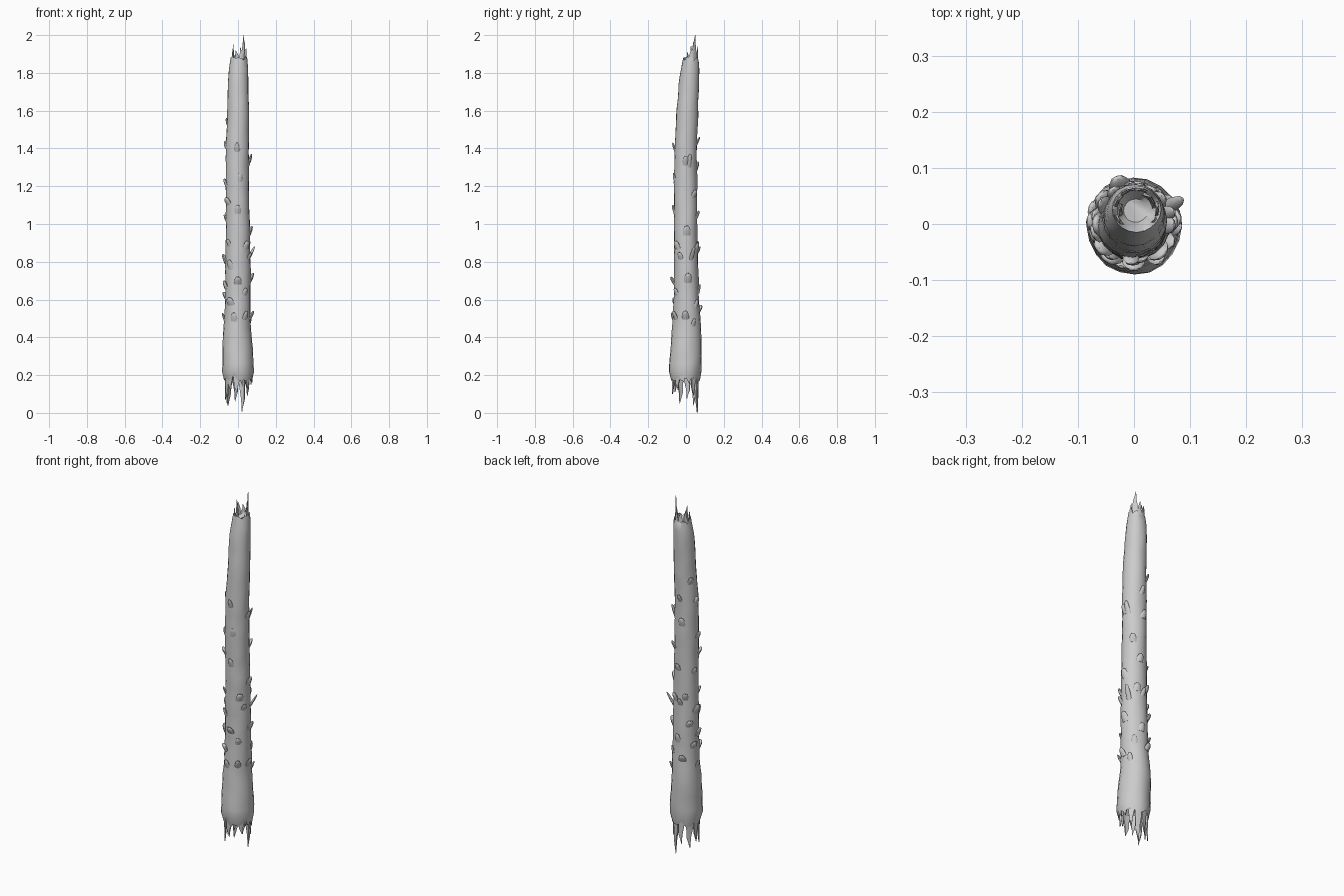
import bpy, bmesh, math, random
from mathutils import Vector, noise

random.seed(4)
cube = bpy.data.objects.get("Cube")
if cube:
    bpy.data.objects.remove(cube)

bark = bpy.data.materials.new("grey bark")
bark.use_nodes = True
COLOR = (0.6, 0.6, 0.6, 1)
bark.diffuse_color = COLOR
bark.node_tree.nodes["Principled BSDF"].inputs["Base Color"].default_value = COLOR

# Trunk outline: height, left, right, front, back
PROFILE = [
    (0.17, -0.075, 0.079, -0.080, 0.076), (0.22, -0.083, 0.085, -0.088, 0.081),
    (0.30, -0.083, 0.080, -0.087, 0.083), (0.40, -0.083, 0.071, -0.078, 0.081),
    (0.48, -0.074, 0.068, -0.070, 0.077), (0.60, -0.068, 0.066, -0.065, 0.070),
    (0.80, -0.067, 0.066, -0.063, 0.063), (1.00, -0.064, 0.063, -0.063, 0.060),
    (1.20, -0.064, 0.058, -0.063, 0.059), (1.40, -0.065, 0.058, -0.060, 0.058),
    (1.60, -0.056, 0.059, -0.050, 0.064), (1.75, -0.054, 0.055, -0.037, 0.070),
    (1.83, -0.048, 0.053, -0.024, 0.070), (1.88, -0.038, 0.047, -0.012, 0.066),
]
SIDES = 20


def section(z):
    """Centre and half widths of the trunk at a height."""
    z = min(max(z, PROFILE[0][0]), PROFILE[-1][0])
    for a, b in zip(PROFILE, PROFILE[1:]):
        if z <= b[0]:
            t = (z - a[0]) / (b[0] - a[0])
            l, r, f, k = [p + (q - p) * t for p, q in zip(a[1:], b[1:])]
            return (l + r) / 2, (f + k) / 2, (r - l) / 2, (k - f) / 2


def on_trunk(angle, z, scale=1.0):
    cx, cy, rx, ry = section(z)
    return Vector((cx + rx * scale * math.cos(angle), cy + ry * scale * math.sin(angle), z))


def finish(name, bm, angle=40):
    bmesh.ops.recalc_face_normals(bm, faces=bm.faces)
    mesh = bpy.data.meshes.new(name)
    bm.to_mesh(mesh)
    bm.free()
    mesh.materials.append(bark)
    obj = bpy.data.objects.new(name, mesh)
    bpy.context.collection.objects.link(obj)
    bpy.ops.object.select_all(action='DESELECT')
    obj.select_set(True)
    bpy.context.view_layer.objects.active = obj
    bpy.ops.object.shade_smooth_by_angle(angle=math.radians(angle))
    return obj


def loft(bm, rings):
    """Skin closed rings of points and cap both ends."""
    loops = [[bm.verts.new(p) for p in ring] for ring in rings]
    for a, b in zip(loops, loops[1:]):
        for i in range(len(a)):
            j = (i + 1) % len(a)
            bm.faces.new((a[i], a[j], b[j], b[i]))
    bm.faces.new(loops[0])
    bm.faces.new(loops[-1])


def ring(z, scale=1.0, ragged=0.0):
    points = []
    for i in range(SIDES):
        a = math.tau * i / SIDES
        bump = noise.noise(Vector((math.cos(a) * 1.5, math.sin(a) * 1.5, z * 12)))
        p = on_trunk(a, z, scale * (1 + 0.05 * bump))
        p.z += random.uniform(-ragged, ragged)
        points.append(p)
    return points


# Trunk with hollowed, ragged ends
bm = bmesh.new()
rings = [ring(0.24, 0.5, 0.01), ring(0.21, 0.78, 0.01), ring(0.18, 0.94, 0.02)]
rings += [ring(0.22 + 0.04 * i) for i in range(41)]
rings += [ring(1.87, 1.0, 0.018), ring(1.865, 0.82, 0.012), ring(1.84, 0.45, 0.006)]
loft(bm, rings)
finish("trunk", bm, 50)


def splinter(bm, degrees, width, z0, z1, scale, lean=0.0):
    """Curved, tapering plate of broken wood along the trunk wall."""
    mid = math.radians(degrees)
    half = math.radians(width) / 2
    rings = []
    for t, w, skew in ((0, 1, 0), (0.4, 0.85, 0.1), (0.75, 0.5, -0.15), (1, 0.08, 0.15)):
        z = z0 + (z1 - z0) * t
        outer, inner = [], []
        for s in (-1, 0, 1):
            a = mid + half * (s * w + skew)
            rise = (z1 - z0) * 0.08 * (1 - abs(s)) * t
            for side, thick in ((outer, 0), (inner, 0.2 * (1 - 0.7 * t))):
                p = on_trunk(a, z, scale - thick + lean * t)
                p.z = z + rise - (z1 - z0) * 0.08 * t
                side.append(p)
        rings.append(outer + inner[::-1])
    loft(bm, rings)


# Splinters below: angle, width, tip height, wall scale
bm = bmesh.new()
for deg, width, tip, scale in (
        (70, 34, 0.0, 0.86), (40, 30, 0.09, 0.86), (103, 32, 0.06, 0.88),
        (140, 36, 0.04, 0.93), (172, 30, 0.07, 0.93), (205, 34, 0.05, 0.90),
        (232, 26, 0.11, 0.93), (262, 34, 0.10, 0.92), (288, 20, 0.14, 0.85),
        (320, 32, 0.12, 0.88), (350, 34, 0.16, 0.97), (15, 26, 0.15, 0.95)):
    splinter(bm, deg, width, 0.23, tip, scale)
finish("lower_splinters", bm, 30)

# Splinters above
bm = bmesh.new()
for deg, width, tip, scale in (
        (40, 58, 2.0, 0.82), (75, 36, 1.94, 0.95), (110, 50, 1.92, 0.95),
        (150, 44, 1.93, 0.9), (178, 50, 1.95, 0.75), (212, 44, 1.91, 0.93),
        (0, 46, 1.93, 0.93), (325, 40, 1.89, 0.95), (20, 30, 1.96, 0.8)):
    splinter(bm, deg, width, 1.83, tip, scale)
finish("upper_splinters", bm, 30)


def stub(bm, degrees, z, width=0.022, length=0.045, out=0.016):
    """Flattened broken twig, pointing up and out of the bark."""
    a = math.radians(degrees)
    radial = Vector((math.cos(a), math.sin(a), 0))
    across = Vector((-math.sin(a), math.cos(a), 0))
    base = on_trunk(a, z - length, 0.9)
    tip = on_trunk(a, z) + radial * out
    rings = []
    for t, w in ((0, 1.0), (0.55, 0.95), (0.88, 0.65), (1.0, 0.25)):
        c = base.lerp(tip, t)
        rings.append([c + across * width * w * math.cos(k * math.tau / 8)
                      + (radial - Vector((0, 0, 0.4))) * width * 0.45 * w
                      * math.sin(k * math.tau / 8) for k in range(8)])
    loft(bm, rings)


# Twig stubs around the trunk: angle, height
bm = bmesh.new()
for deg, z in (
        (268, 1.43), (283, 1.27), (270, 1.10), (232, 0.81), (270, 0.72),
        (235, 0.61), (305, 0.66), (312, 0.91), (222, 0.92), (255, 0.53),
        (0, 1.36), (5, 0.99), (332, 0.85), (8, 0.74), (355, 0.54),
        (90, 1.46), (100, 1.33), (80, 1.07), (95, 0.88), (120, 0.91),
        (65, 0.90), (85, 0.68), (110, 0.57), (50, 0.60), (45, 1.18),
        (180, 1.44), (190, 1.24), (150, 1.56), (165, 1.05), (175, 0.84),
        (195, 0.70), (160, 0.64), (180, 0.53), (140, 0.76), (215, 1.14),
        (305, 0.54), (30, 0.50)):
    stub(bm, deg, z, random.uniform(0.013, 0.024), random.uniform(0.035, 0.05),
         random.uniform(0.006, 0.017))
# Longer broken twigs
stub(bm, 28, 0.88, 0.013, 0.07, 0.034)
stub(bm, 18, 1.37, 0.014, 0.07, 0.018)
finish("twig_stubs", bm, 45)
